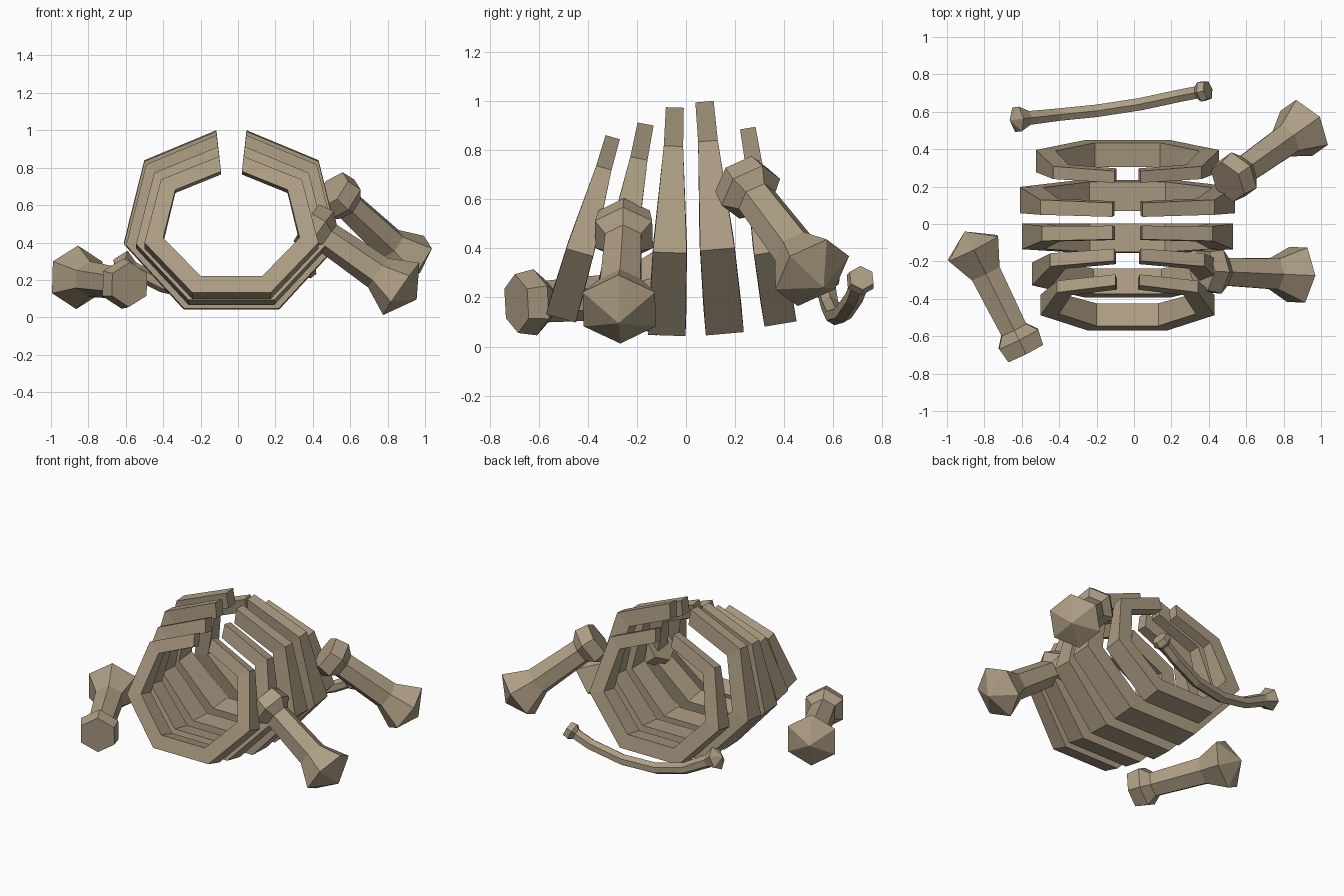
import bpy
from math import sin, cos, pi, radians
from mathutils import Vector

if "Cube" in bpy.data.objects:
    bpy.data.objects.remove(bpy.data.objects["Cube"])

mat = bpy.data.materials.new("old_bone")
mat.diffuse_color = (0.42, 0.34, 0.23, 1)
mat.use_nodes = True
mat.node_tree.nodes["Principled BSDF"].inputs["Base Color"].default_value = mat.diffuse_color


def loft(name, rings, apex=None):
    """Skin a list of equal vertex rings; close with flat caps or a point."""
    n = len(rings[0])
    verts = [v for r in rings for v in r]
    faces = [(i * n + j, i * n + (j + 1) % n, (i + 1) * n + (j + 1) % n, (i + 1) * n + j)
             for i in range(len(rings) - 1) for j in range(n)]
    faces.append(tuple(reversed(range(n))))
    last = (len(rings) - 1) * n
    if apex is None:
        faces.append(tuple(range(last, last + n)))
    else:
        verts.append(apex)
        faces += [(last + j, last + (j + 1) % n, len(verts) - 1) for j in range(n)]
    me = bpy.data.meshes.new(name)
    me.from_pydata(verts, [], faces)
    me.materials.append(mat)
    ob = bpy.data.objects.new(name, me)
    bpy.context.collection.objects.link(ob)
    return ob


# Half rib profile: outer (x, h), inner (x, h), depth; unit half width
HALF = [((0.14, 1.65), (0.12, 1.47), 0.13),
        ((0.81, 1.37), (0.645, 1.25), 0.14),
        ((1.00, 0.60), (0.785, 0.66), 0.245),
        ((0.45, 0.00), (0.355, 0.20), 0.27)]


def rib(name, width, y, z, lean):
    a = radians(lean)

    def place(x, h, d):
        return Vector((-0.035 + x * width,
                       y + width * (h * sin(a) + d * cos(a)),
                       z + width * (h * cos(a) - d * sin(a))))

    rings = []
    for side, prof in ((1, HALF), (-1, HALF[::-1])):
        for (ox, oh), (ix, ih), d in prof:
            rings.append([place(side * ox, oh, -d / 2), place(side * ox, oh, d / 2),
                          place(side * ix, ih, d / 2), place(side * ix, ih, -d / 2)])
    loft(name, rings)


# Rib cage: half width, bottom y, bottom z, lean
for i, r in enumerate([(0.465, -0.51, 0.115, 16), (0.51, -0.325, 0.08, 11),
                       (0.563, -0.078, 0.045, 2), (0.575, 0.158, 0.052, -5),
                       (0.49, 0.385, 0.092, -9.5)]):
    rib(f"rib_{i + 1}", *r)


def bone(name, path, s=1.0):
    """Six-sided bone: flared flat joint at the start, pointed knob at the end."""
    p = [Vector(q) for q in path]
    t0, t1 = (p[1] - p[0]).normalized(), (p[-1] - p[-2]).normalized()
    st = [(p[0], t0, 0.12), (p[0] + t0 * 0.085 * s, t0, 0.135), (p[0] + t0 * 0.14 * s, t0, 0.085)]
    for k in range(1, len(p) - 1):
        st.append((p[k], (p[k + 1] - p[k - 1]).normalized(), 0.085))
    st += [(p[-1] - t1 * 0.25 * s, t1, 0.095), (p[-1] - t1 * 0.10 * s, t1, 0.17)]
    rings = []
    for c, t, r in st:
        u = (Vector((0, 0, 1)) - t * t.z).normalized()
        w = t.cross(u)
        rings.append([c + (u * cos(k * pi / 3) - w * -sin(k * pi / 3)) * r * s for k in range(6)])
    loft(name, rings, p[-1])


# Loose bones around the cage
bone("long_bone_left", [(-0.58, -0.69, 0.175), (-0.905, -0.04, 0.22)])
bone("long_bone_right_front", [(0.365, -0.25, 0.505), (0.955, -0.275, 0.095)])
bone("long_bone_right_back", [(0.50, 0.225, 0.68), (0.975, 0.56, 0.24)])
bone("curved_bone_back", [(0.395, 0.715, 0.28), (0.24, 0.685, 0.20), (0.03, 0.64, 0.135),
                          (-0.2, 0.605, 0.125), (-0.4, 0.585, 0.17), (-0.665, 0.555, 0.31)], 0.45)
